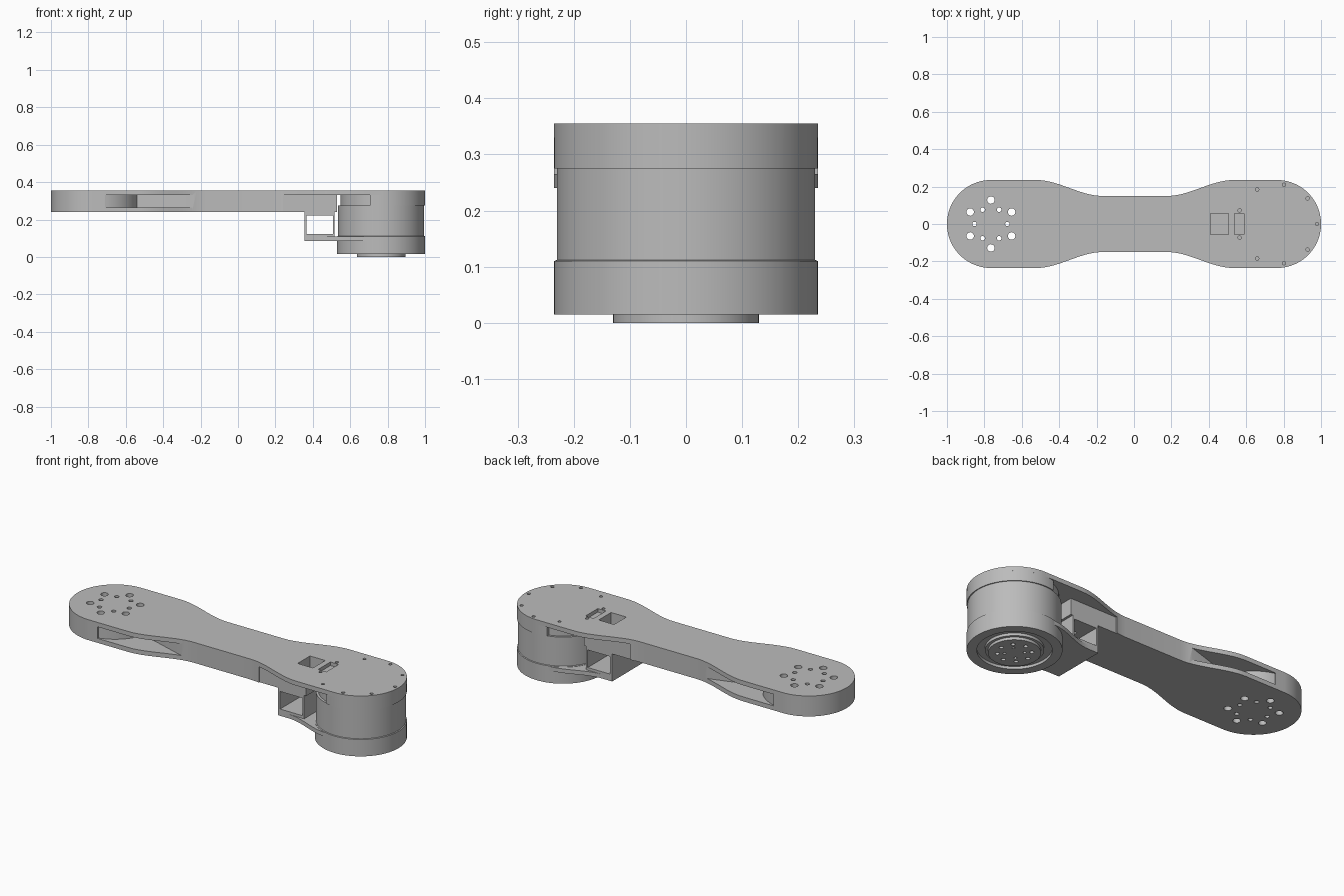
import bpy, bmesh
from math import cos, sin, pi, radians, asin
from mathutils import Vector

cube = bpy.data.objects.get("Cube")
if cube:
    bpy.data.objects.remove(cube, do_unlink=True)

R, HUB, WAIST = 0.235, 0.765, 0.15   # end radius, end centre offset, half waist

grey = bpy.data.materials.new("machined_grey")
grey.use_nodes = True
grey.diffuse_color = (0.5, 0.5, 0.5, 1)
grey.node_tree.nodes["Principled BSDF"].inputs["Base Color"].default_value = (0.5, 0.5, 0.5, 1)


def finish(bm, name):
    bmesh.ops.recalc_face_normals(bm, faces=bm.faces)
    mesh = bpy.data.meshes.new(name)
    bm.to_mesh(mesh)
    bm.free()
    mesh.materials.append(grey)
    obj = bpy.data.objects.new(name, mesh)
    bpy.context.collection.objects.link(obj)
    return obj


def prism(name, points, z0, z1):
    """Extrude a flat outline from z0 to z1."""
    bm = bmesh.new()
    face = bm.faces.new([bm.verts.new((x, y, z0)) for x, y in points])
    top = bmesh.ops.extrude_face_region(bm, geom=[face])["geom"]
    bmesh.ops.translate(bm, vec=(0, 0, z1 - z0),
                        verts=[v for v in top if isinstance(v, bmesh.types.BMVert)])
    return finish(bm, name)


def lathe(name, profile, cx, steps=96):
    bm = bmesh.new()
    verts = [bm.verts.new((cx + r, 0, z)) for r, z in profile]
    edges = [bm.edges.new(pair) for pair in zip(verts, verts[1:])]
    bmesh.ops.spin(bm, geom=verts + edges, cent=(cx, 0, 0), axis=(0, 0, 1),
                   angle=2 * pi, steps=steps)
    bmesh.ops.remove_doubles(bm, verts=bm.verts, dist=1e-5)
    return finish(bm, name)


def arc(cx, r, a0, a1, n=32):
    return [(cx + r * cos(a0 + (a1 - a0) * i / n), r * sin(a0 + (a1 - a0) * i / n))
            for i in range(n + 1)]


def rect(x0, x1, y0, y1):
    return [(x0, y0), (x1, y0), (x1, y1), (x0, y1)]


def flare(x0, x1, y0, y1, n=14):
    """S-shaped edge between two widths."""
    pts = []
    for i in range(n + 1):
        t = i / n
        pts.append((x0 + (x1 - x0) * t, y0 + (y1 - y0) * t * t * (3 - 2 * t)))
    return pts


def mirror_y(points):
    return points + [(x, -y) for x, y in reversed(points) if abs(y) > 1e-6]


def cut(obj, cutter):
    mod = obj.modifiers.new("cut", "BOOLEAN")
    mod.operation, mod.solver, mod.object = "DIFFERENCE", "EXACT", cutter
    bpy.context.view_layer.objects.active = obj
    bpy.ops.object.modifier_apply(modifier=mod.name)
    bpy.data.objects.remove(cutter, do_unlink=True)


def drill(obj, cx, ring, r, count, z0, z1, start=0):
    """Cut a circle of round holes."""
    for i in range(count):
        a = radians(start) + 2 * pi * i / count
        x, y = cx + ring * cos(a), ring * sin(a)
        hole = [(px, py + y) for px, py in arc(x, r, 0, 2 * pi, 16)[:-1]]
        cut(obj, prism("cutter", hole, z0, z1))


# Arm: two round ends joined by a narrow waist
half = (arc(-HUB, R, pi, pi / 2) + flare(-0.52, -0.17, R, WAIST)
        + flare(0.18, 0.53, WAIST, R) + arc(HUB, R, pi / 2, 0))
arm = prism("arm", mirror_y(half), 0.24, 0.355)

# Side pockets curving around the far hub
neck = 0.07
for side in (1, -1):
    pocket = [(-0.24, 0.16), (-0.53, neck)] + arc(-HUB, R, asin(neck / R), 1.335, 20)
    pocket += [(-0.71, 0.3), (-0.24, 0.3)]
    cut(arm, prism("cutter", [(x, y * side) for x, y in pocket], 0.265, 0.33))

# Thin the motor end to a top plate, leaving a straight core
core_cut = [(0.24, WAIST), (0.53, WAIST), (0.53, -WAIST), (0.24, -WAIST),
            (0.24, -0.3), (1.1, -0.3), (1.1, 0.3), (0.24, 0.3)]
cut(arm, prism("cutter", core_cut, 0.2, 0.33))

# Cable opening, connector recess and bolt holes
cut(arm, prism("cutter", rect(0.41, 0.505, -0.055, 0.055), 0.2, 0.4))
cut(arm, prism("cutter", rect(0.537, 0.588, -0.055, 0.055), 0.335, 0.4))
drill(arm, -HUB, 0.128, 0.02, 6, 0.2, 0.4, 30)
drill(arm, -HUB, 0.088, 0.012, 6, 0.2, 0.4)
drill(arm, HUB, 0.213, 0.009, 9, 0.335, 0.4)

# Motor housing with its output flange underneath
motor = lathe("motor_housing", [
    (0, 0), (0.13, 0), (0.13, 0.015), (0.145, 0.015), (0.145, 0.03), (0.185, 0.03),
    (0.185, 0.015), (R, 0.015), (R, 0.11), (0.23, 0.112), (0.23, 0.275),
    (0.217, 0.275), (0.217, 0.33), (0, 0.33)], HUB)
drill(motor, HUB, 0.085, 0.011, 8, -0.1, 0.02)
drill(motor, HUB, 0.05, 0.008, 4, -0.1, 0.02, 45)

# Rim of the cap around the outer side of the motor
rim = prism("cap_rim", arc(HUB, R, -1.82, 1.82, 64), 0.275, 0.33)

# Bracket: open cable duct and a flared plate meeting the lower ring
duct = prism("cable_duct", rect(0.355, 0.517, -WAIST, WAIST), 0.108, 0.24)
cut(duct, prism("cutter", rect(0.367, 0.507, -0.3, 0.3), 0.123, 0.222))
cut(duct, prism("cutter", rect(0.41, 0.505, -0.055, 0.055), 0.2, 0.3))
base = prism("bracket_plate", mirror_y(
    [(0.355, WAIST)] + flare(0.42, 0.7, WAIST, 0.225)), 0.085, 0.108)

# Smooth the round walls, keep the edges crisp
bpy.ops.object.select_all(action="DESELECT")
for part in (arm, motor, rim, duct, base):
    part.select_set(True)
bpy.context.view_layer.objects.active = arm
bpy.ops.object.shade_smooth_by_angle(angle=radians(30))
